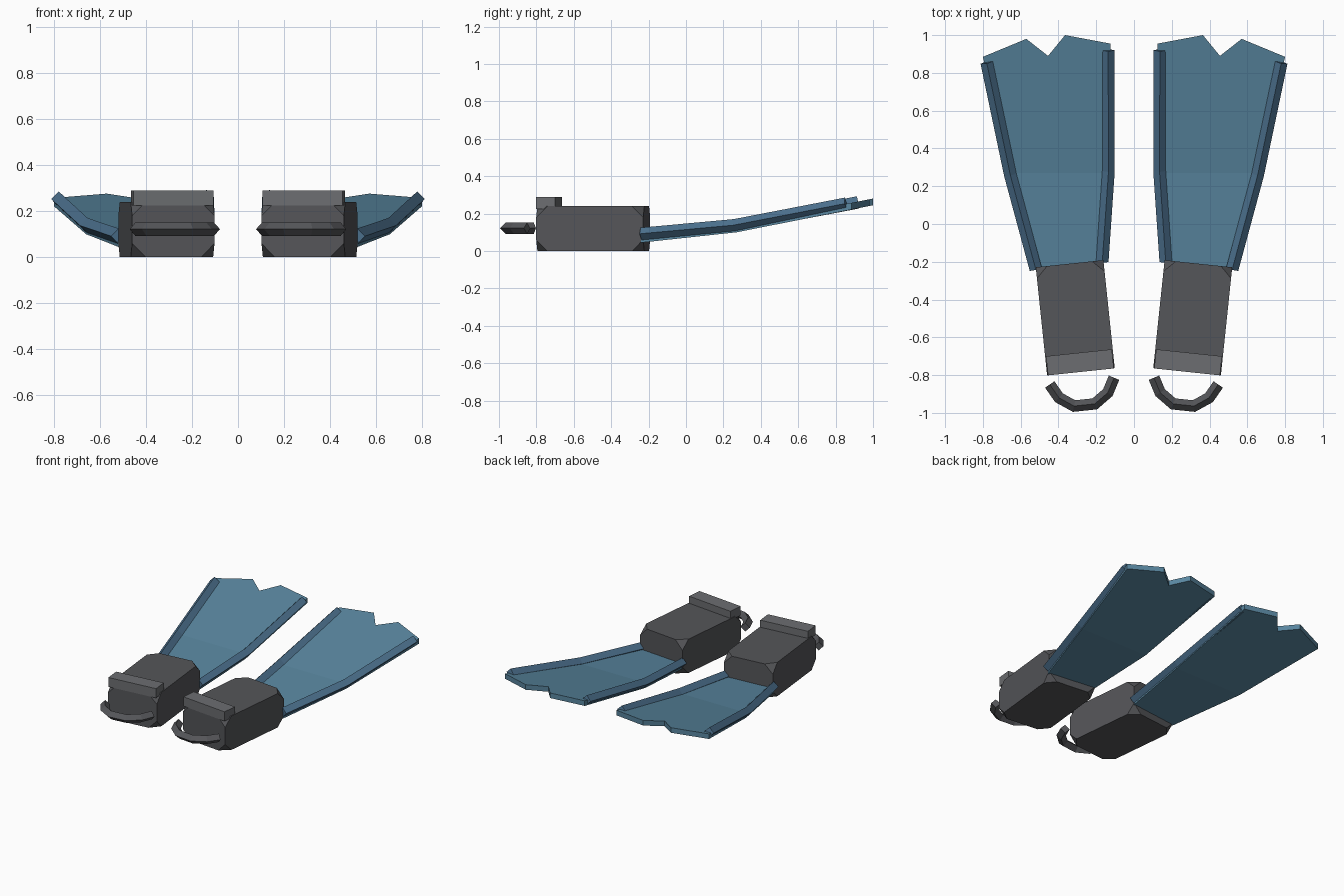
import bpy, bmesh, math
from mathutils import Matrix, Vector

if "Cube" in bpy.data.objects:
    bpy.data.objects.remove(bpy.data.objects["Cube"])


def material(name, rgb):
    m = bpy.data.materials.new(name)
    m.diffuse_color = (*rgb, 1)
    m.use_nodes = True
    m.node_tree.nodes["Principled BSDF"].inputs["Base Color"].default_value = m.diffuse_color
    return m


RUBBER = material("dark_rubber", (0.09, 0.092, 0.1))
PLASTIC = material("grey_plastic", (0.15, 0.155, 0.165))
BLUE = material("blue_blade", (0.1, 0.24, 0.35))
RAIL = material("blue_rail", (0.075, 0.17, 0.28))

# Local frame of one shoe: origin at heel centre, y towards the toes
SHOE = Matrix.Translation((0.281, -0.782, 0)) @ Matrix.Rotation(math.radians(-6), 4, 'Z')


def finish(bm, name, mat, side):
    if side < 0:
        bmesh.ops.scale(bm, vec=(-1, 1, 1), verts=bm.verts)
    bmesh.ops.recalc_face_normals(bm, faces=bm.faces)
    me = bpy.data.meshes.new(name)
    bm.to_mesh(me)
    bm.free()
    me.materials.append(mat)
    ob = bpy.data.objects.new(name, me)
    bpy.context.collection.objects.link(ob)
    return ob


def box(name, mat, side, size, centre, cut=0):
    bm = bmesh.new()
    bmesh.ops.create_cube(bm, size=1)
    bmesh.ops.scale(bm, vec=size, verts=bm.verts)
    bmesh.ops.translate(bm, vec=centre, verts=bm.verts)
    if cut:
        bmesh.ops.bevel(bm, geom=bm.verts[:], offset=cut, segments=1, affect='VERTICES')
    bm.transform(SHOE)
    finish(bm, name, mat, side)


def diamond_tube(name, mat, side, path, r):
    # Four-sided tube swept along a path
    bm = bmesh.new()
    pts = [Vector(p) for p in path]
    rings = []
    for i, p in enumerate(pts):
        a = (p - pts[i - 1]).normalized() if i else (pts[1] - p).normalized()
        b = (pts[i + 1] - p).normalized() if i < len(pts) - 1 else a
        t = (a + b).normalized()
        across = t.cross(Vector((0, 0, 1))).normalized()
        up = across.cross(t)
        k = r / max(0.5, t.dot(a))
        rings.append([bm.verts.new(p + o) for o in (across * k, up * r, -across * k, -up * r)])
    for q, s in zip(rings, rings[1:]):
        for j in range(4):
            bm.faces.new((q[j], q[(j + 1) % 4], s[(j + 1) % 4], s[j]))
    bm.faces.new(rings[0])
    bm.faces.new(rings[-1])
    finish(bm, name, mat, side)


def blade(name, side):
    def height(y):
        return 0.118 + (y - 0.27) * (0.198 if y > 0.27 else 0.108)
    rows = [[(0.165, -0.2), (0.52, -0.24)],
            [(0.13, 0.27), (0.66, 0.27)],
            [(0.125, 0.955), (0.365, 1.0), (0.455, 0.89), (0.57, 0.98), (0.8, 0.885)]]
    bm = bmesh.new()
    base, mid, tip = [[bm.verts.new((x, y, height(y))) for x, y in row] for row in rows]
    faces = [bm.faces.new(base + mid[::-1]), bm.faces.new(mid + tip[::-1])]
    # Thicken the bent sheet
    bmesh.ops.translate(bm, vec=(0, 0, -0.018), verts=bm.verts)
    geo = bmesh.ops.extrude_face_region(bm, geom=faces, use_keep_orig=True)['geom']
    bmesh.ops.translate(bm, vec=(0, 0, 0.036), verts=[g for g in geo if isinstance(g, bmesh.types.BMVert)])
    finish(bm, name, BLUE, side)


HALF_STRAP = [(0.171, -0.05), (0.13, -0.125), (0.055, -0.177)]
STRAP = [SHOE @ Vector((x, y, 0.122)) for x, y in HALF_STRAP + [(-x, y) for x, y in HALF_STRAP[::-1]]]

for label, side in (("right", 1), ("left", -1)):
    # Foot pocket with clipped corners, and the heel clip on top
    box(label + "_foot_pocket", RUBBER, side, (0.36, 0.575, 0.24), (0, 0.2875, 0.12), 0.06)
    box(label + "_heel_clip", PLASTIC, side, (0.35, 0.102, 0.066), (0, 0.05, 0.257))
    # Heel strap
    diamond_tube(label + "_heel_strap", RUBBER, side, STRAP, 0.03)
    # Blade and its two stiffening rails
    blade(label + "_blade", side)
    diamond_tube(label + "_outer_rail", RAIL, side,
                 [(0.52, -0.24, 0.092), (0.655, 0.26, 0.138), (0.78, 0.855, 0.253)], 0.033)
    diamond_tube(label + "_inner_rail", RAIL, side,
                 [(0.168, -0.2, 0.092), (0.135, 0.28, 0.138), (0.137, 0.92, 0.26)], 0.033)
